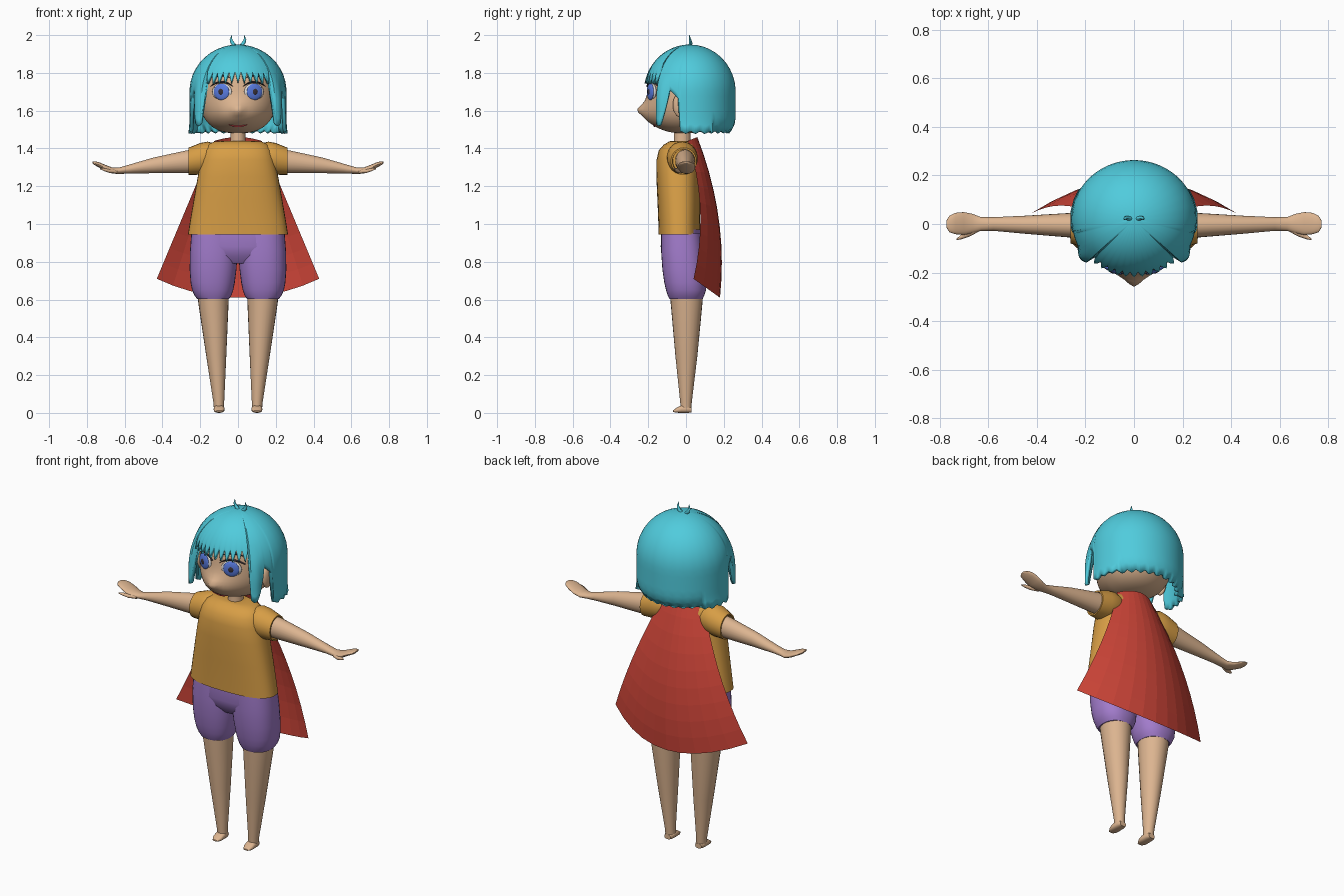
import bpy, bmesh
from math import sin, cos, pi, exp, acos, radians, copysign, sqrt

def material(name, r, g, b):
    m = bpy.data.materials.new(name)
    m.diffuse_color = (r, g, b, 1)
    return m

SKIN = material("skin", 0.72, 0.46, 0.28)
HAIR = material("hair", 0.08, 0.60, 0.72)
SHIRT = material("shirt", 0.68, 0.34, 0.06)
SHORTS = material("shorts", 0.36, 0.20, 0.60)
CAPE = material("cape", 0.62, 0.06, 0.04)
WHITE = material("white", 0.75, 0.72, 0.70)
BLUE = material("iris", 0.10, 0.20, 0.75)
DARK = material("dark", 0.04, 0.03, 0.04)
LIP = material("lip", 0.55, 0.05, 0.06)

def make(name, verts, faces, mat, smooth=True):
    me = bpy.data.meshes.new(name)
    me.from_pydata(verts, [], faces)
    bm = bmesh.new()
    bm.from_mesh(me)
    bmesh.ops.recalc_face_normals(bm, faces=bm.faces)
    bm.to_mesh(me)
    bm.free()
    ob = bpy.data.objects.new(name, me)
    bpy.context.collection.objects.link(ob)
    me.materials.append(mat)
    if smooth:
        bpy.ops.object.select_all(action='DESELECT')
        ob.select_set(True)
        bpy.context.view_layer.objects.active = ob
        bpy.ops.object.shade_smooth_by_angle(angle=radians(45))
    return ob

def tube(name, rings, mat, axis='z', n=24, power=2.0, side=1):
    """Loft of superellipse rings (cx, cy, cz, half_u, half_v) across an axis."""
    verts = []
    for cx, cy, cz, u, v in rings:
        for i in range(n):
            a = 2 * pi * i / n
            p = u * copysign(abs(cos(a)) ** (2 / power), cos(a))
            q = v * copysign(abs(sin(a)) ** (2 / power), sin(a))
            d = {'z': (p, q, 0), 'x': (0, p, q), 'y': (p, 0, q)}[axis]
            verts.append((side * (cx + d[0]), cy + d[1], cz + d[2]))
    faces = [(k * n + i, k * n + (i + 1) % n, (k + 1) * n + (i + 1) % n, (k + 1) * n + i)
             for k in range(len(rings) - 1) for i in range(n)]
    faces += [tuple(range(n)), tuple(range(len(verts) - n, len(verts)))]
    return make(name, verts, faces, mat)

# Head: rounded skull with a muzzle and pointed nose
RX, RY, RZ, CZ = 0.205, 0.20, 0.21, 1.69

def head_width(z):
    return max(0.0, 1 - min(1, abs(z - CZ) / RZ) ** 2.5) ** 0.4

def bump(x, z):
    return (0.048 * exp(-((z - 1.575) / 0.08) ** 2 - (x / 0.13) ** 2)
            + 0.027 * exp(-((z - 1.605) / 0.025) ** 2 - (x / 0.03) ** 2))

def face_y(x, z):
    return -RY * sqrt(max(0, head_width(z) ** 2 - (x / RX) ** 2)) - bump(x, z)

levels = [CZ - RZ * 0.998 * cos(pi * k / 32) for k in range(33)]
head = tube("head", [(0, 0, z, RX * head_width(z), RY * head_width(z)) for z in levels], SKIN, n=64)
for v in head.data.vertices:
    if v.co.y < 0:
        fade = min(1, -v.co.y / 0.05)
        v.co.y -= bump(v.co.x, v.co.z) * fade
tube("neck", [(0, -0.02, 1.38, 0.05, 0.05), (0, -0.02, 1.44, 0.04, 0.044), (0, -0.02, 1.52, 0.04, 0.045)], SKIN)

# Hair: dome whose hem varies with the angle from the front
def hem(d):
    if d < 45:      # fringe teeth
        return 1.81 - 0.065 * (1 - abs(((d / 8 + 0.5) % 1) * 2 - 1))
    if d < 64:      # side lock
        return 1.52 + 0.18 * (abs(d - 50) / 14) ** 2
    if d < 78:      # gap at the ear
        return 1.71 - 0.004 * (d - 64)
    return 1.485 + 0.006 * sin(d * 0.5)

N, ROWS, R, HZ = 180, 16, 0.25, 1.70
verts, faces = [(0, 0.02, HZ + R)], []
for i in range(N):
    d = i * 360 / N
    dev = min(d, 360 - d)
    bottom = hem(dev)
    length = R * acos(min(1, (bottom - HZ) / R)) if bottom > HZ else R * pi / 2 + HZ - bottom
    for k in range(1, ROWS + 1):
        s = length * k / ROWS
        r, z = (sin(s / R), HZ + R * cos(s / R)) if s < R * pi / 2 else (1, HZ + R * pi / 2 - s)
        low = max(0, min(1, (1.80 - z) / 0.15))
        r *= 1 + 0.09 * low * exp(-((dev - 52) / 9) ** 2)
        if z < 1.56:
            r *= 1 + (-0.12 if dev > 120 else 0.02) * ((1.56 - z) / 0.075) ** 2
        a = radians(d)
        verts.append((0.257 * r * sin(a), 0.02 - 0.243 * r * cos(a), z))
for i in range(N):
    p, q = 1 + i * ROWS, 1 + (i + 1) % N * ROWS
    faces.append((0, p, q))
    faces += [(p + k, p + k + 1, q + k + 1, q + k) for k in range(ROWS - 1)]
hair = make("hair", verts, faces, HAIR)
sol = hair.modifiers.new("thickness", 'SOLIDIFY')
sol.thickness = 0.018
sol.offset = -1

def ball(name, loc, scale, turn, mat):
    bpy.ops.mesh.primitive_uv_sphere_add(segments=24, ring_count=12, radius=1, location=loc,
                                         rotation=(0, 0, turn))
    ob = bpy.context.object
    ob.name = name
    ob.scale = scale
    ob.data.materials.append(mat)
    bpy.ops.object.shade_smooth()

for side, tag in ((1, "left"), (-1, "right")):
    # Eyes, lashes and brows follow the face surface
    ex, ez, turn = 0.086, 1.70, radians(22) * side
    ey = face_y(ex, ez)
    for part, push, size, mat in (("eye_white", -0.004, (0.056, 0.014, 0.045), WHITE),
                                  ("iris", 0.004, (0.044, 0.012, 0.044), BLUE),
                                  ("pupil", 0.012, (0.016, 0.007, 0.018), DARK)):
        ball(tag + "_" + part, (side * (ex + push * sin(radians(22))), ey - push * cos(turn), ez), size, turn, mat)
    for part, mid, rise, half, thick in (("lash", 1.752, 0.025, 0.062, 0.005), ("brow", 1.785, 0.012, 0.05, 0.004)):
        path = []
        for k in range(9):
            t = k / 4 - 1
            x, z = ex + half * t, mid - rise * t * t
            path.append((x, face_y(x, z) - 0.006, z, 0.006, thick * (1.15 - t * t)))
        tube(tag + "_" + part, path, DARK, 'x', 8, side=side)
    # Ear
    ball(tag + "_ear", (side * 0.212, -0.03, 1.63), (0.02, 0.04, 0.065), 0, SKIN)
    # Upright hair wisp
    tube(tag + "_wisp", [(0.012, 0.02, 1.94, 0.014, 0.010), (0.028, 0.025, 1.957, 0.012, 0.009),
                         (0.037, 0.022, 1.975, 0.007, 0.006), (0.033, 0.018, 2.0, 0.001, 0.001)], HAIR, n=8, side=side)
    # Sleeve with a turned-in cuff
    tube(tag + "_sleeve", [(0.12, -0.02, 1.355, 0.07, 0.07), (0.16, -0.02, 1.352, 0.082, 0.084),
                           (0.20, -0.018, 1.345, 0.08, 0.084), (0.262, -0.012, 1.332, 0.068, 0.072),
                           (0.262, -0.012, 1.332, 0.060, 0.064), (0.225, -0.012, 1.335, 0.058, 0.062)],
         SHIRT, 'x', side=side)
    # Arm running into a flat mitten hand, and thumb
    tube(tag + "_arm", [(0.20, -0.005, 1.335, 0.053, 0.062), (0.27, -0.005, 1.33, 0.050, 0.060),
                        (0.45, -0.003, 1.31, 0.037, 0.041), (0.58, 0, 1.29, 0.028, 0.023),
                        (0.63, 0, 1.282, 0.028, 0.017), (0.665, 0.002, 1.283, 0.040, 0.016),
                        (0.70, 0.002, 1.296, 0.047, 0.016), (0.735, 0.002, 1.313, 0.044, 0.014),
                        (0.76, 0, 1.322, 0.034, 0.010), (0.771, 0, 1.326, 0.016, 0.004)], SKIN, 'x', side=side)
    tube(tag + "_thumb", [(0.64, -0.022, 1.277, 0.010, 0.010), (0.68, -0.04, 1.28, 0.013, 0.010),
                          (0.71, -0.053, 1.288, 0.010, 0.008), (0.73, -0.063, 1.293, 0.003, 0.003)],
         SKIN, 'x', 10, side=side)
    # Shorts leg, gathered at the hem
    tube(tag + "_shorts_leg", [(0.125, -0.025, 0.95, 0.122, 0.105), (0.128, -0.02, 0.86, 0.126, 0.112),
                               (0.132, -0.012, 0.76, 0.124, 0.113), (0.134, -0.005, 0.69, 0.117, 0.110),
                               (0.134, 0, 0.65, 0.109, 0.106), (0.133, 0, 0.622, 0.098, 0.097),
                               (0.132, 0, 0.603, 0.084, 0.088)], SHORTS, power=2.3, n=32, side=side)
    # Leg and small foot
    tube(tag + "_leg", [(0.132, 0.003, 0.66, 0.085, 0.090), (0.130, 0.003, 0.58, 0.080, 0.084),
                        (0.115, 0.002, 0.30, 0.053, 0.058), (0.102, 0, 0.06, 0.029, 0.031),
                        (0.100, 0, 0.015, 0.027, 0.028)], SKIN, side=side)
    tube(tag + "_foot", [(0.1, 0.029, 0.016, 0.020, 0.014), (0.1, 0.01, 0.020, 0.028, 0.020),
                         (0.1, -0.025, 0.020, 0.029, 0.020), (0.1, -0.05, 0.014, 0.027, 0.013),
                         (0.1, -0.07, 0.009, 0.016, 0.004)], SKIN, 'y', 16, 2.6, side)

# Mouth
mouth = []
for k in range(11):
    t = k / 5 - 1
    x, z = 0.05 * t, 1.518 + 0.008 * t * t
    mouth.append((x, face_y(x, z) - 0.001, z, 0.004, 0.005 * (1.15 - t * t)))
tube("mouth", mouth, LIP, 'x', 8)

# Shirt body and seat of the shorts
tube("shirt", [(0, -0.035, 0.945, 0.265, 0.110), (0, -0.036, 1.02, 0.253, 0.111), (0, -0.038, 1.12, 0.236, 0.113),
               (0, -0.042, 1.25, 0.213, 0.115), (0, -0.042, 1.34, 0.195, 0.114), (0, -0.040, 1.39, 0.180, 0.104),
               (0, -0.034, 1.42, 0.160, 0.084), (0, -0.027, 1.437, 0.125, 0.062), (0, -0.02, 1.44, 0.06, 0.055)],
     SHIRT, n=40, power=2.5)
tube("shorts_seat", [(0, -0.025, 0.97, 0.245, 0.105), (0, -0.022, 0.88, 0.25, 0.112),
                     (0, -0.018, 0.83, 0.21, 0.10), (0, -0.015, 0.79, 0.15, 0.07)], SHORTS, n=40, power=2.6)

# Cape: one flaring faceted sheet curved round the back
COLS, CROWS = 10, 9
verts = []
for k in range(CROWS + 1):
    t = k / CROWS
    mid_y = 0.06 + 0.33 * t - 0.21 * t * t
    edge_y = 0.01 + 0.23 * t - 0.20 * t * t
    for i in range(COLS + 1):
        s = 2 * i / COLS - 1
        verts.append(((0.125 + 0.305 * t) * s, mid_y + (edge_y - mid_y) * s * s,
                      1.46 - 0.85 * t + (0.12 * t - 0.02) * s * s))
W = COLS + 1
faces = [(k * W + i, k * W + i + 1, (k + 1) * W + i + 1, (k + 1) * W + i)
         for k in range(CROWS) for i in range(COLS)]
make("cape", verts, faces, CAPE, smooth=False)
